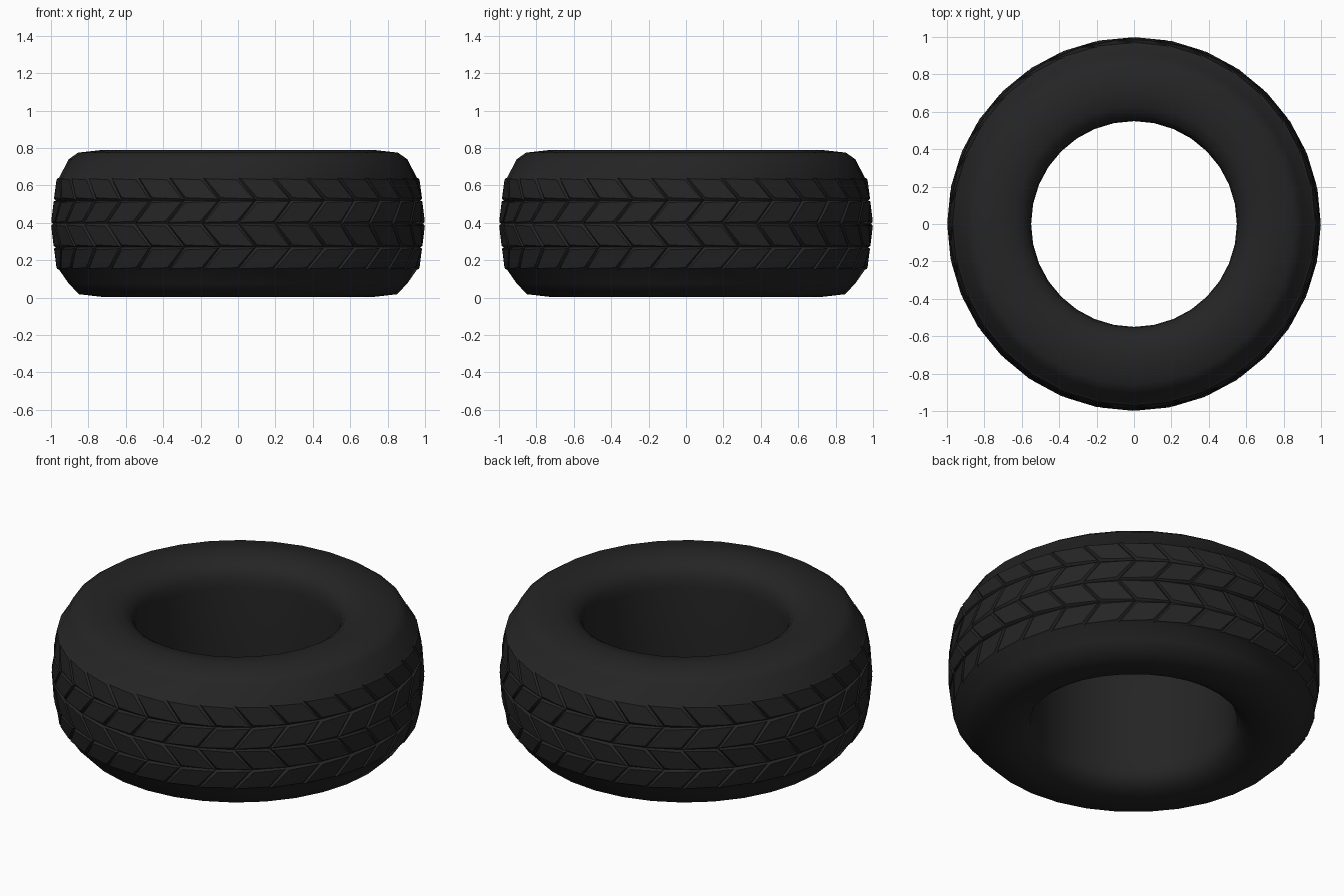
import bpy, bmesh, math

if "Cube" in bpy.data.objects:
    bpy.data.objects.remove(bpy.data.objects["Cube"])

SEGS = 32
STEP = 2 * math.pi / SEGS

# Cross-section (radius, height, angular shift as a fraction of a segment).
# The shift zigzags over the tread to give slanted chevron blocks.
profile = [
    (0.55, 0.15, 0), (0.555, 0.09, 0), (0.58, 0.05, 0), (0.63, 0.017, 0),
    (0.72, 0.003, 0), (0.85, 0.018, 0), (0.905, 0.075, 0),
    (0.957, 0.15, 0.0), (0.978, 0.27, 0.5), (0.988, 0.395, 0.0),
    (0.978, 0.52, 0.5), (0.957, 0.64, 0.0),
    (0.905, 0.74, 0), (0.855, 0.775, 0), (0.72, 0.79, 0),
    (0.63, 0.776, 0), (0.58, 0.743, 0), (0.555, 0.70, 0), (0.55, 0.64, 0),
]
TREAD = range(7, 11)      # profile spans that carry tread blocks

bm = bmesh.new()
rings = []
for r, z, shift in profile:
    rings.append([bm.verts.new((r * math.cos((i + shift) * STEP),
                                r * math.sin((i + shift) * STEP), z))
                  for i in range(SEGS)])

# Closed tyre body: outer wall, sidewalls and inner cylinder
blocks = []
n = len(rings)
for k in range(n):
    a, b = rings[k], rings[(k + 1) % n]
    for i in range(SEGS):
        j = (i + 1) % SEGS
        face = bm.faces.new((a[i], a[j], b[j], b[i]))
        if k in TREAD:
            blocks.append(face)
bmesh.ops.recalc_face_normals(bm, faces=bm.faces[:])

# Raised tread blocks, leaving shallow grooves between them
bmesh.ops.inset_individual(bm, faces=blocks, thickness=0.014, depth=0.012)

mesh = bpy.data.meshes.new("tyre")
bm.to_mesh(mesh)
bm.free()
tyre = bpy.data.objects.new("tyre", mesh)
bpy.context.collection.objects.link(tyre)

# Dark rubber
rubber = bpy.data.materials.new("rubber")
rubber.diffuse_color = (0.018, 0.018, 0.018, 1)
rubber.use_nodes = True
rubber.node_tree.nodes["Principled BSDF"].inputs["Base Color"].default_value = rubber.diffuse_color
mesh.materials.append(rubber)

bpy.context.view_layer.objects.active = tyre
tyre.select_set(True)
bpy.ops.object.shade_smooth_by_angle(angle=math.radians(50))
